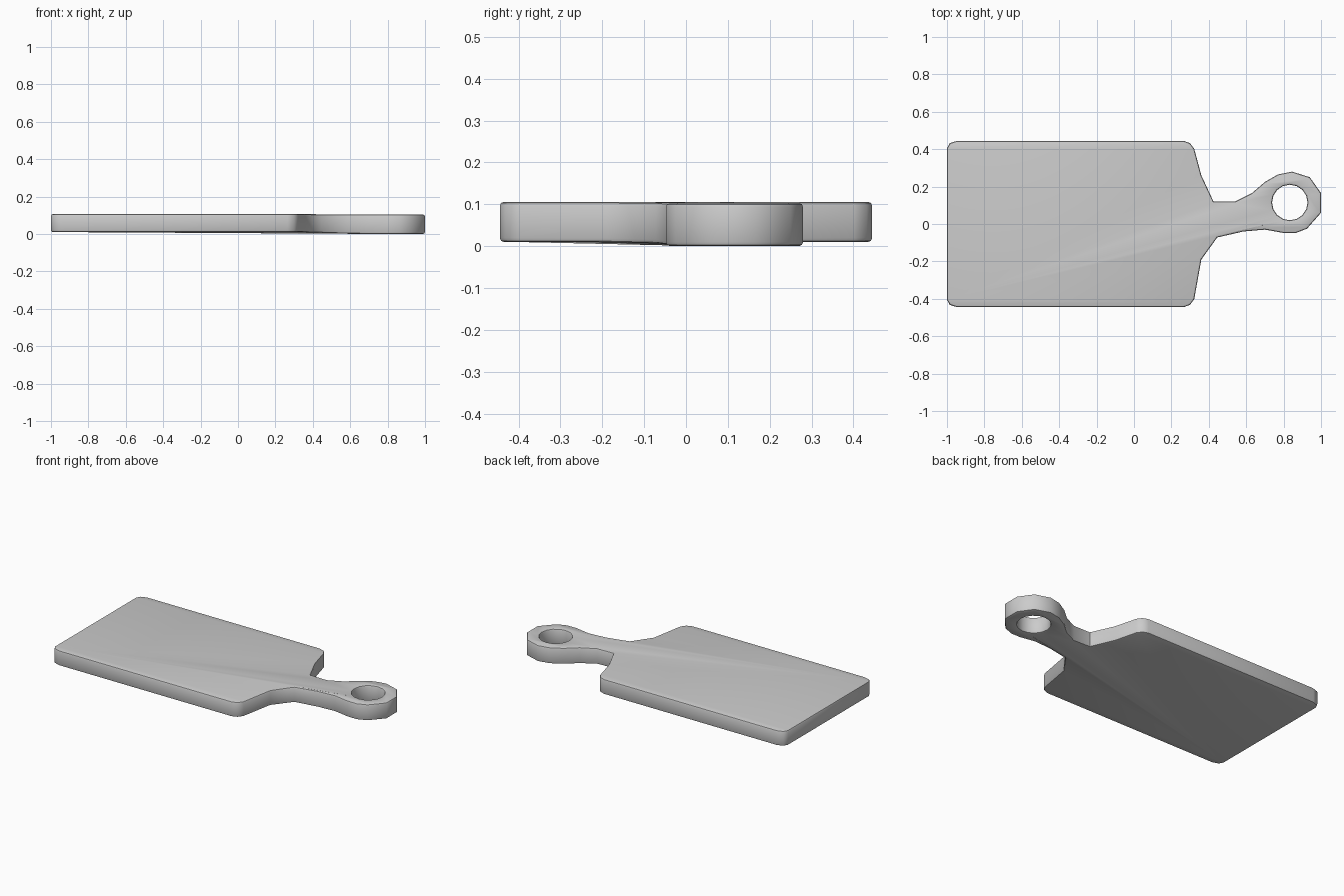
import bpy, math

if "Cube" in bpy.data.objects:
    bpy.data.objects.remove(bpy.data.objects["Cube"])

BEVEL, TOP, BOTTOM = 0.01, 0.106, 0.01

# Outline of board and offset handle, clockwise from the left corner
outline = [(-1, .405), (-.985, .432), (-.945, .445), (.265, .445), (.30, .432),
           (.322, .402), (.36, .26), (.425, .12), (.54, .12), (.63, .165),
           (.70, .225), (.77, .265), (.845, .28), (.94, .25), (1, .165),
           (1, .06), (.925, -.025), (.865, -.048), (.80, -.048), (.70, -.03),
           (.585, -.04), (.445, -.072), (.36, -.19), (.322, -.402), (.30, -.432),
           (.265, -.445), (-.945, -.445), (-.985, -.432), (-1, -.405)]
# Hanging hole
hole = [(.833 + .095 * math.cos(i * math.tau / 16), .115 + .095 * math.sin(i * math.tau / 16))
        for i in range(16)]

curve = bpy.data.curves.new("cutting_board", 'CURVE')
curve.dimensions = '2D'
curve.fill_mode = 'BOTH'
curve.extrude = (TOP - BOTTOM) / 2 - BEVEL
curve.bevel_depth = BEVEL
curve.bevel_resolution = 1
curve.offset = -BEVEL
for pts in (outline, hole):
    spline = curve.splines.new('POLY')
    spline.points.add(len(pts) - 1)
    for p, (x, y) in zip(spline.points, pts):
        p.co = (x, y, 0, 1)
    spline.use_cyclic_u = True

board = bpy.data.objects.new("cutting_board", curve)
bpy.context.collection.objects.link(board)
bpy.context.view_layer.objects.active = board
board.select_set(True)
bpy.ops.object.convert(target='MESH')
board = bpy.context.object

# Weld the caps to the sides
bpy.ops.object.mode_set(mode='EDIT')
bpy.ops.mesh.select_all(action='SELECT')
bpy.ops.mesh.remove_doubles(threshold=0.0005)
bpy.ops.mesh.normals_make_consistent(inside=False)
bpy.ops.object.mode_set(mode='OBJECT')

# Raise to the floor; the handle droops slightly below the board
for v in board.data.vertices:
    t = min(max((v.co.x - .33) / .3, 0), 1)
    drop = .003 if v.co.z > 0 else .01
    v.co.z += (TOP + BOTTOM) / 2 - drop * t

bpy.ops.object.shade_smooth_by_angle(angle=math.radians(40))
